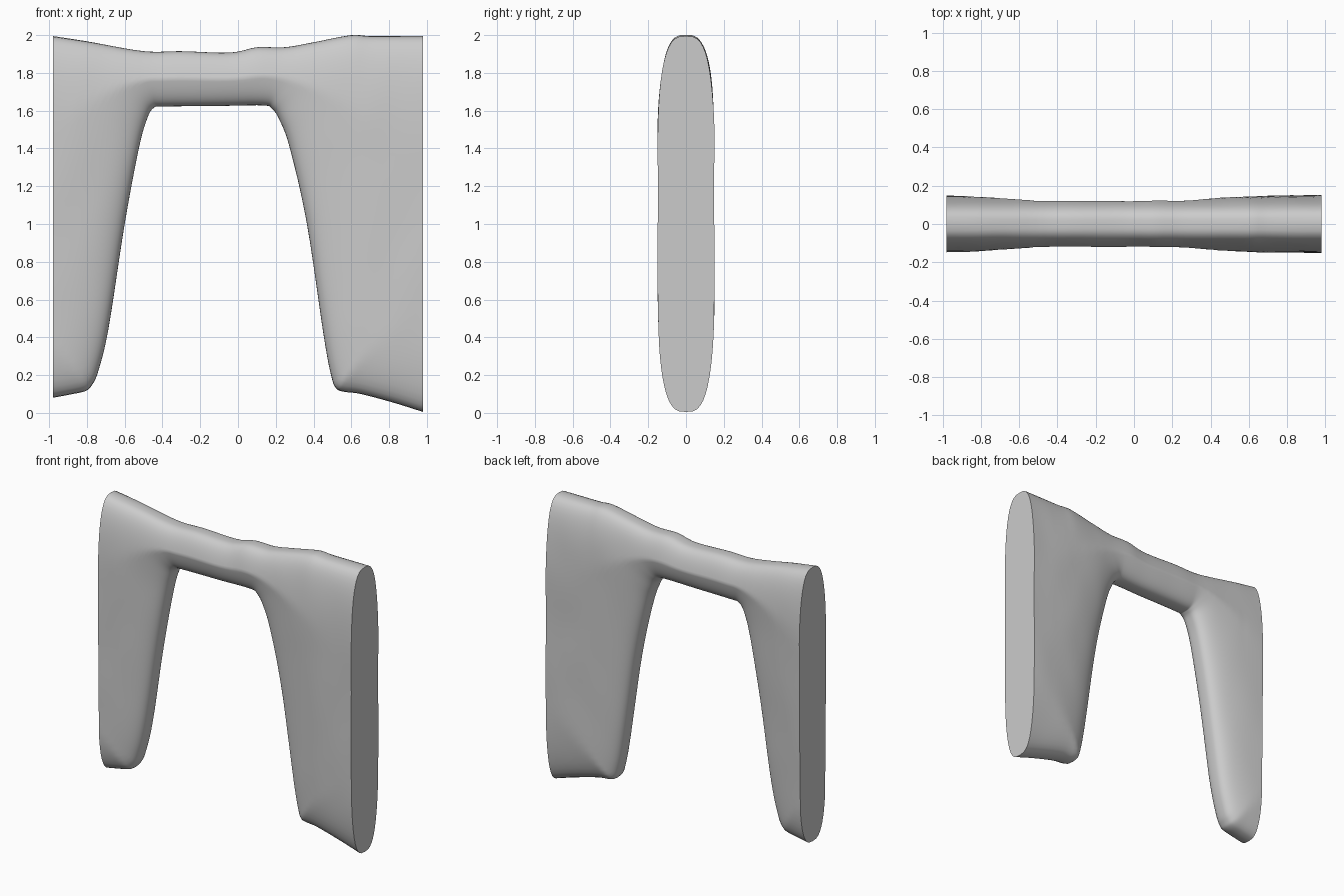
import bpy, bmesh, math
from mathutils import Vector, noise
from mathutils.geometry import intersect_point_line

if "Cube" in bpy.data.objects:
    bpy.data.objects.remove(bpy.data.objects["Cube"])

HALF_DEPTH, REACH, POWER = 0.15, 0.7, 3
ROWS, STEPS = 36, 6

# Underside of the arch: x, z, and the x of the matching point on the top edge
UNDER = [(-.98, .08, -.98), (-.89, .097, -.96), (-.81, .115, -.93), (-.775, .145, -.91),
         (-.74, .22, -.89), (-.685, .45, -.86), (-.60, 1, -.77), (-.525, 1.4, -.67),
         (-.48, 1.56, -.58), (-.445, 1.615, -.5), (-.39, 1.622, -.4), (-.1, 1.625, -.1),
         (.13, 1.628, .14), (.18, 1.61, .23), (.22, 1.55, .34), (.275, 1.4, .48),
         (.365, 1, .65), (.455, .4, .8), (.495, .19, .86), (.52, .13, .885),
         (.56, .112, .905), (.65, .1, .925), (.82, .055, .955), (.98, .005, .98)]
# Top edge: x, z
TOP = [(-.98, 1.995), (-.8, 1.967), (-.5, 1.915), (-.3, 1.915), (-.1, 1.907),
       (0, 1.912), (.1, 1.936), (.25, 1.936), (.4, 1.962), (.6, 2), (.7, 1.995), (.98, 1.995)]


def smooth_path(points):
    """Catmull-Rom samples through the points."""
    p = [Vector(q) for q in points]
    p = [p[0] * 2 - p[1]] + p + [p[-1] * 2 - p[-2]]
    out = []
    for a, b, c, d in zip(p, p[1:], p[2:], p[3:]):
        for i in range(STEPS):
            t = i / STEPS
            out.append((b * 2 + (c - a) * t + (a * 2 - b * 5 + c * 4 - d) * t * t
                        + (b * 3 - a - c * 3 + d) * t ** 3) / 2)
    return out + [p[-2]]


def top_height(x, path):
    for a, b in zip(path, path[1:]):
        if x <= b.x:
            return a.y + (b.y - a.y) * (x - a.x) / (b.x - a.x)
    return path[-1].y


def edge_distance(p, path):
    best = 9
    for a, b in zip(path, path[1:]):
        q, t = intersect_point_line(p, a, b)
        q = a if t < 0 else b if t > 1 else q
        best = min(best, (p - Vector(q[:2])).length)
    return best


def half_depth(d):
    return HALF_DEPTH * (1 - (1 - min(d / REACH, 1)) ** POWER) ** (1 / POWER)


top = smooth_path(TOP)
samples = smooth_path(UNDER)
under = [Vector((s.x, s.y)) for s in samples]

# Arch body: rounded sections lofted from one flat end to the other
bm = bmesh.new()
rings = []
for s, low in zip(samples, under):
    high = Vector((s.z, top_height(s.z, top)))
    front, back = [], []
    for r in range(ROWS + 1):
        p = low.lerp(high, (1 - math.cos(math.pi * r / ROWS)) / 2)
        if r in (0, ROWS):
            front.append(bm.verts.new((p.x, 0, p.y)))
            continue
        y = half_depth(min(edge_distance(p, under), edge_distance(p, top)))
        for side, verts in ((-1, front), (1, back)):
            ripple = 1 + 0.025 * noise.noise(Vector((p.x * 5, side * 4, p.y * 3)))
            verts.append(bm.verts.new((p.x, side * y * ripple, p.y)))
    rings.append(front + back[::-1])
for a, b in zip(rings, rings[1:]):
    for i in range(len(a)):
        j = (i + 1) % len(a)
        bm.faces.new((a[i], b[i], b[j], a[j]))

# Flat ends
bm.faces.new(rings[0])
bm.faces.new(rings[-1])
bmesh.ops.recalc_face_normals(bm, faces=bm.faces)

mesh = bpy.data.meshes.new("arch_body")
bm.to_mesh(mesh)
bm.free()
arch = bpy.data.objects.new("arch_body", mesh)
bpy.context.collection.objects.link(arch)

grey = bpy.data.materials.new("plain_grey")
grey.use_nodes = True
colour = (0.6, 0.6, 0.6, 1)
grey.diffuse_color = colour
grey.node_tree.nodes["Principled BSDF"].inputs["Base Color"].default_value = colour
mesh.materials.append(grey)

bpy.ops.object.select_all(action='DESELECT')
arch.select_set(True)
bpy.context.view_layer.objects.active = arch
bpy.ops.object.shade_smooth_by_angle(angle=math.radians(50))
